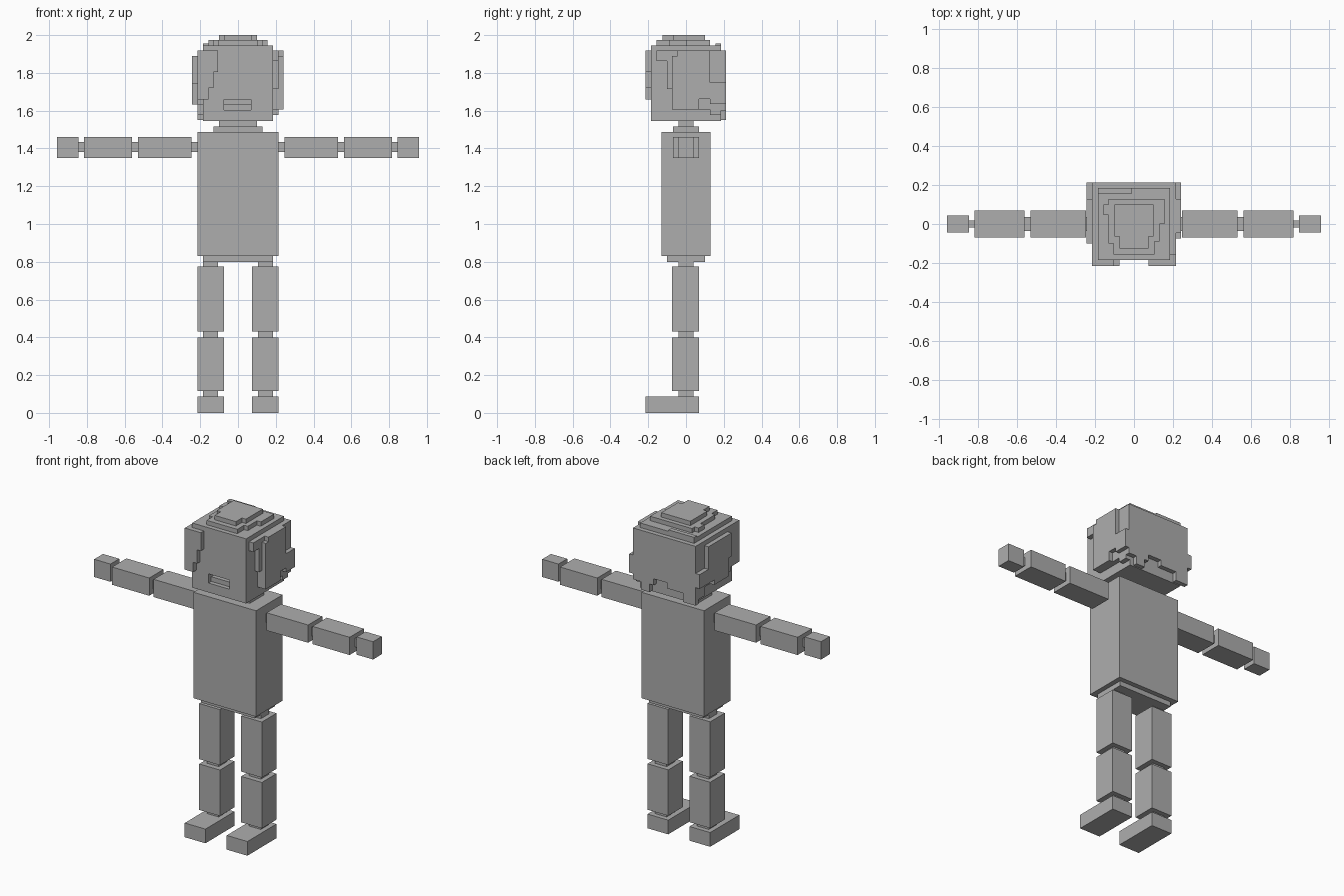
import bpy, bmesh

grey = bpy.data.materials.new("plain grey")
grey.diffuse_color = (0.42, 0.42, 0.42, 1)


def finish(name, bm):
    bmesh.ops.recalc_face_normals(bm, faces=bm.faces)
    me = bpy.data.meshes.new(name)
    bm.to_mesh(me)
    bm.free()
    me.materials.append(grey)
    ob = bpy.data.objects.new(name, me)
    bpy.context.collection.objects.link(ob)
    return ob


def prism(name, axis, lo, hi, outline):
    """Extrude a flat outline along one axis; outline uses the other two axes in order."""
    bm = bmesh.new()

    def place(p, d):
        co = list(p)
        co.insert(axis, d)
        return bm.verts.new(co)
    face = bm.faces.new([place(p, lo) for p in outline])
    ext = bmesh.ops.extrude_face_region(bm, geom=[face])["geom"]
    shift = [0, 0, 0]
    shift[axis] = hi - lo
    bmesh.ops.translate(bm, vec=shift, verts=[v for v in ext if isinstance(v, bmesh.types.BMVert)])
    return finish(name, bm)


def box(name, x, y, z):
    return prism(name, 2, z[0], z[1], [(x[0], y[0]), (x[1], y[0]), (x[1], y[1]), (x[0], y[1])])


def sym(w):
    return (-w, w)


# Torso, hips and neck
box("torso", sym(.215), sym(.13), (.83, 1.487))
box("hips", sym(.185), sym(.1), (.80, .83))
box("neck_base", sym(.13), sym(.07), (1.487, 1.515))
box("neck", sym(.1), sym(.04), (1.515, 1.545))

# Arms and legs, mirrored left and right
ARM = [("shoulder", .215, .245, .035, (1.38, 1.433)),
       ("upper_arm", .245, .53, .07, (1.35, 1.46)),
       ("elbow", .53, .56, .035, (1.38, 1.433)),
       ("forearm", .56, .815, .07, (1.35, 1.46)),
       ("wrist", .815, .845, .018, (1.38, 1.433)),
       ("hand", .845, .957, .043, (1.35, 1.46))]
LEG = [("hip_joint", (.105, .185), (-.04, .04), (.775, .80)),
       ("thigh", (.073, .215), (-.073, .07), (.43, .775)),
       ("knee", (.105, .185), (-.04, .04), (.40, .43)),
       ("shin", (.073, .215), (-.073, .07), (.115, .40)),
       ("ankle", (.105, .185), (-.04, .04), (.088, .115)),
       ("foot", (.073, .215), (-.215, .07), (0, .088))]
for side, s in (("left", -1), ("right", 1)):
    for part, a, b, w, z in ARM:
        box(f"{side}_{part}", sorted((s * a, s * b)), sym(w), z)
    for part, x, y, z in LEG:
        box(f"{side}_{part}", sorted((s * x[0], s * x[1])), y, z)

# Head with a stepped mouth recess
head = box("head", sym(.185), sym(.185), (1.545, 1.946))
for name, depth, z0 in (("mouth_cutter", .027, 1.603), ("mouth_inner_cutter", .054, 1.632)):
    cutter = box(name, (-.073, .07), (-.3, -.185 + depth), (z0, 1.66))
    cutter.hide_render = True
    cutter.hide_viewport = True
    mod = head.modifiers.new(name, "BOOLEAN")
    mod.operation = "DIFFERENCE"
    mod.object = cutter
    mod.solver = "EXACT"

# Stepped hair on the crown
prism("crown_lower", 2, 1.946, 1.973,
      [(-.157, .045), (-.157, .10), (-.13, .10), (-.13, .127), (.157, .127), (.157, 0),
       (.13, 0), (.13, -.09), (.105, -.09), (.105, -.157), (-.105, -.157), (-.105, -.1),
       (-.13, -.1), (-.13, .045)])
prism("crown_upper", 2, 1.973, 2.0,
      [(-.1, .1), (.1, .1), (.1, -.065), (.073, -.065), (.073, -.125), (-.073, -.125),
       (-.073, -.065), (-.1, -.065)])
box("crown_back_ridge", (-.185, -.01), (.157, .185), (1.946, 1.955))

# Front lock hanging on one side of the face
prism("front_lock", 1, -.215, -.185,
      [(-.215, 1.918), (-.105, 1.918), (-.105, 1.805), (-.13, 1.805), (-.13, 1.72),
       (-.157, 1.72), (-.157, 1.66), (-.215, 1.66)])

# Back hair with a ragged lower edge
prism("back_hair", 1, .185, .213,
      [(-.215, 1.918), (.215, 1.918), (.215, 1.60), (.16, 1.60), (.16, 1.55), (.10, 1.55),
       (.10, 1.60), (.073, 1.60), (.073, 1.64), (-.02, 1.64), (-.02, 1.605), (-.13, 1.605),
       (-.13, 1.55), (-.215, 1.55)])

# Side hair, an inner and an outer layer on each side
prism("right_side_hair", 0, .185, .215,
      [(-.157, 1.918), (.185, 1.918), (.185, 1.578), (.127, 1.578), (.127, 1.605),
       (-.073, 1.605), (-.073, 1.715), (-.1, 1.715), (-.1, 1.862), (-.157, 1.862)])
prism("right_outer_hair", 0, .215, .241,
      [(-.045, 1.918), (.127, 1.918), (.127, 1.75), (.213, 1.75), (.213, 1.635),
       (.127, 1.635), (.127, 1.662), (.07, 1.662), (.07, 1.605), (-.073, 1.605),
       (-.073, 1.89), (-.045, 1.89)])
prism("left_side_hair", 0, -.215, -.185,
      [(-.185, 1.918), (.185, 1.918), (.185, 1.578), (.127, 1.578), (.127, 1.632),
       (-.13, 1.632), (-.13, 1.66), (-.185, 1.66)])
prism("left_outer_hair", 0, -.243, -.215,
      [(-.1, 1.89), (.127, 1.89), (.127, 1.75), (.213, 1.75), (.213, 1.662),
       (.07, 1.662), (.07, 1.632), (-.073, 1.632), (-.073, 1.745), (-.1, 1.745)])
